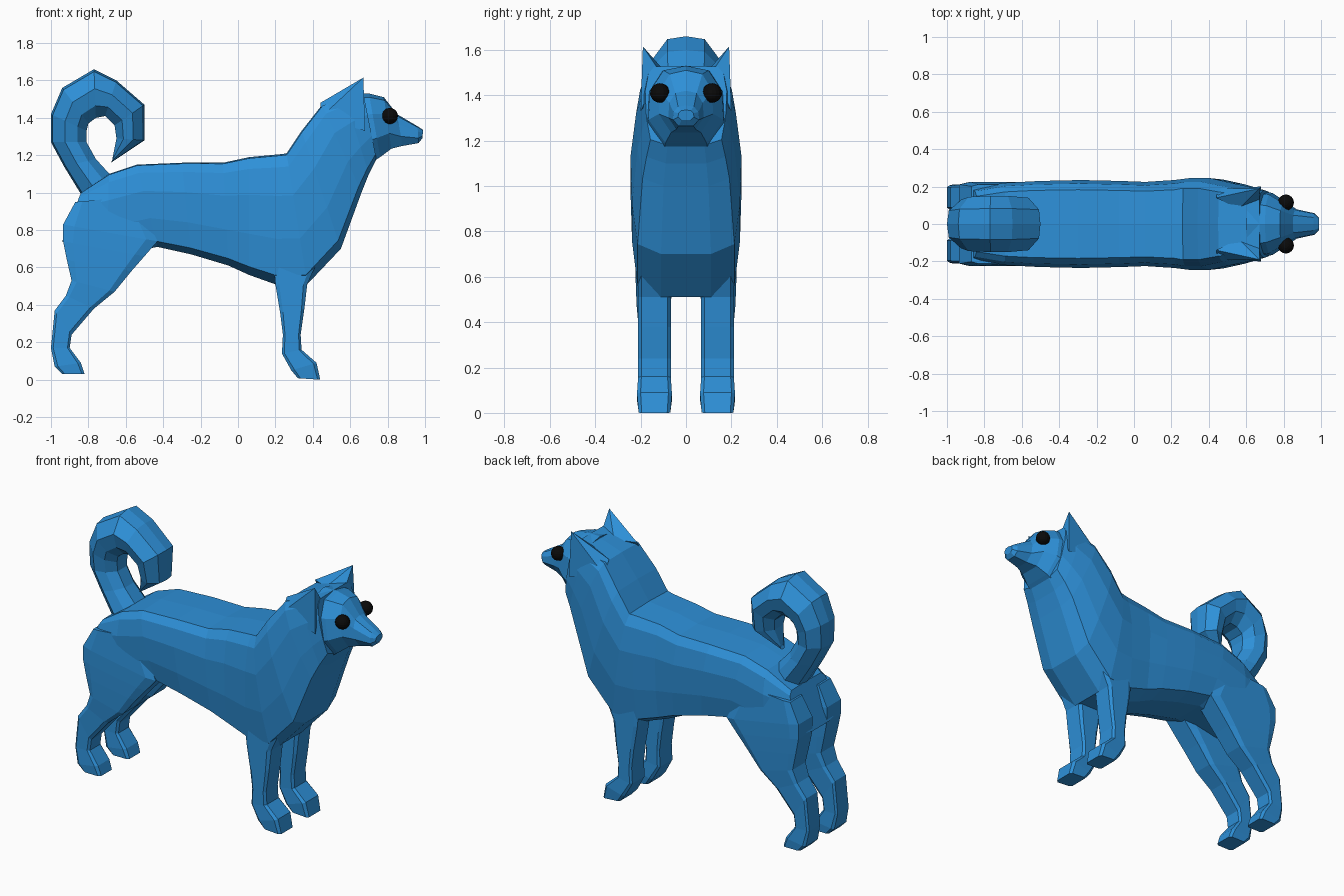
import bpy, bmesh

def mat(name, rgb):
    m = bpy.data.materials.new(name)
    m.diffuse_color = (*rgb, 1)
    return m

BLUE = mat("blue", (0.027, 0.28, 0.69))
BLACK = mat("black", (0.003, 0.003, 0.003))

def finish(name, bm, material):
    bmesh.ops.recalc_face_normals(bm, faces=bm.faces)
    me = bpy.data.meshes.new(name)
    bm.to_mesh(me)
    bm.free()
    me.materials.append(material)
    ob = bpy.data.objects.new(name, me)
    bpy.context.collection.objects.link(ob)
    return ob

def loft(name, rings, section, yc=0.0):
    """Rings (ax, az, bx, bz, half width) span a to b in the side view;
    section = (t from a to b, share of half width) for one side."""
    loop = section + [(t, -s) for t, s in reversed(section) if s > 0]
    bm = bmesh.new()
    prev = None
    for i, (ax, az, bx, bz, w) in enumerate(rings):
        cur = [bm.verts.new((ax + (bx - ax) * t, yc + s * w, az + (bz - az) * t))
               for t, s in loop]
        if prev:
            n = len(cur)
            for k in range(n):
                bm.faces.new((prev[k], prev[(k + 1) % n], cur[(k + 1) % n], cur[k]))
        if i in (0, len(rings) - 1):
            bm.faces.new(cur)
        prev = cur
    return finish(name, bm, BLUE)

def hull(name, pts, material=BLUE):
    bm = bmesh.new()
    for p in pts:
        bm.verts.new(p)
    bmesh.ops.convex_hull(bm, input=bm.verts)
    return finish(name, bm, material)

# Trunk, chest and neck: back line to belly line
loft("body", [
    (-0.84, 1.00, -0.94, 0.74, 0.19),
    (-0.69, 1.10, -0.70, 0.66, 0.22),
    (-0.54, 1.15, -0.43, 0.71, 0.23),
    (-0.30, 1.16, -0.25, 0.67, 0.235),
    (-0.08, 1.16, -0.05, 0.61, 0.23),
    (0.06, 1.19, 0.06, 0.56, 0.225),
    (0.22, 1.205, 0.20, 0.51, 0.235),
    (0.26, 1.21, 0.37, 0.51, 0.245),
    (0.34, 1.33, 0.55, 0.70, 0.245),
    (0.45, 1.47, 0.66, 1.00, 0.22),
    (0.57, 1.51, 0.70, 1.10, 0.20),
    (0.67, 1.53, 0.74, 1.18, 0.18),
], [(0, 0), (0.01, 0.78), (0.1, 0.92), (0.32, 1), (0.65, 0.97), (0.93, 0.87), (1, 0.45)])

# Head and muzzle
loft("head", [
    (0.60, 1.53, 0.70, 1.15, 0.18),
    (0.70, 1.53, 0.76, 1.19, 0.165),
    (0.78, 1.51, 0.82, 1.235, 0.12),
    (0.85, 1.42, 0.88, 1.25, 0.078),
    (0.96, 1.355, 0.965, 1.265, 0.058),
    (0.99, 1.335, 0.985, 1.29, 0.035),
], [(0, 0), (0.06, 0.6), (0.32, 0.95), (0.7, 1), (1, 0.55)])

# Curled tail: outer edge to inner edge
loft("tail", [
    (-0.82, 0.96, -0.66, 1.07, 0.13),
    (-0.93, 1.14, -0.76, 1.18, 0.115),
    (-1.00, 1.27, -0.81, 1.27, 0.115),
    (-1.00, 1.42, -0.81, 1.33, 0.13),
    (-0.94, 1.56, -0.80, 1.37, 0.145),
    (-0.77, 1.66, -0.76, 1.40, 0.15),
    (-0.65, 1.60, -0.71, 1.41, 0.15),
    (-0.50, 1.47, -0.66, 1.36, 0.14),
    (-0.50, 1.28, -0.65, 1.29, 0.11),
    (-0.68, 1.16, -0.67, 1.18, 0.02),
], [(0, 0), (0.05, 0.55), (0.4, 1), (0.75, 0.85), (1, 0.4)])

LEG = [(0, 0.85), (0.12, 1), (0.88, 1), (1, 0.8)]
for side, s in (("left", 1), ("right", -1)):
    # Front leg and paw: rear edge to front edge
    loft("front_leg_" + side, [
        (0.19, 0.62, 0.42, 0.62, 0.072),
        (0.20, 0.51, 0.37, 0.51, 0.072),
        (0.225, 0.36, 0.355, 0.38, 0.072),
        (0.24, 0.24, 0.335, 0.24, 0.072),
        (0.235, 0.14, 0.34, 0.16, 0.072),
        (0.285, 0.05, 0.42, 0.09, 0.077),
        (0.32, 0.008, 0.44, 0.0, 0.07),
    ], LEG, s * 0.139)
    # Thigh, hind leg and paw
    loft("hind_leg_" + side, [
        (-0.87, 0.95, -0.55, 0.98, 0.07),
        (-0.935, 0.83, -0.43, 0.74, 0.082),
        (-0.935, 0.74, -0.50, 0.66, 0.082),
        (-0.915, 0.64, -0.57, 0.58, 0.08),
        (-0.89, 0.53, -0.66, 0.47, 0.076),
        (-0.92, 0.45, -0.77, 0.38, 0.068),
        (-0.98, 0.37, -0.89, 0.24, 0.064),
        (-1.00, 0.17, -0.90, 0.17, 0.064),
        (-0.98, 0.07, -0.84, 0.09, 0.07),
        (-0.94, 0.03, -0.82, 0.03, 0.066),
    ], LEG, s * 0.142)
    # Ear, wedge running back into the neck
    hull("ear_" + side, [
        (0.67, s * 0.19, 1.615), (0.44, s * 0.14, 1.48), (0.44, s * 0.19, 1.40),
        (0.68, s * 0.20, 1.33), (0.67, s * 0.12, 1.51), (0.56, s * 0.08, 1.49),
    ])
    # Eye
    bm = bmesh.new()
    bmesh.ops.create_uvsphere(bm, u_segments=16, v_segments=10, radius=0.043)
    bmesh.ops.translate(bm, verts=bm.verts, vec=(0.812, s * 0.115, 1.41))
    finish("eye_" + side, bm, BLACK)
